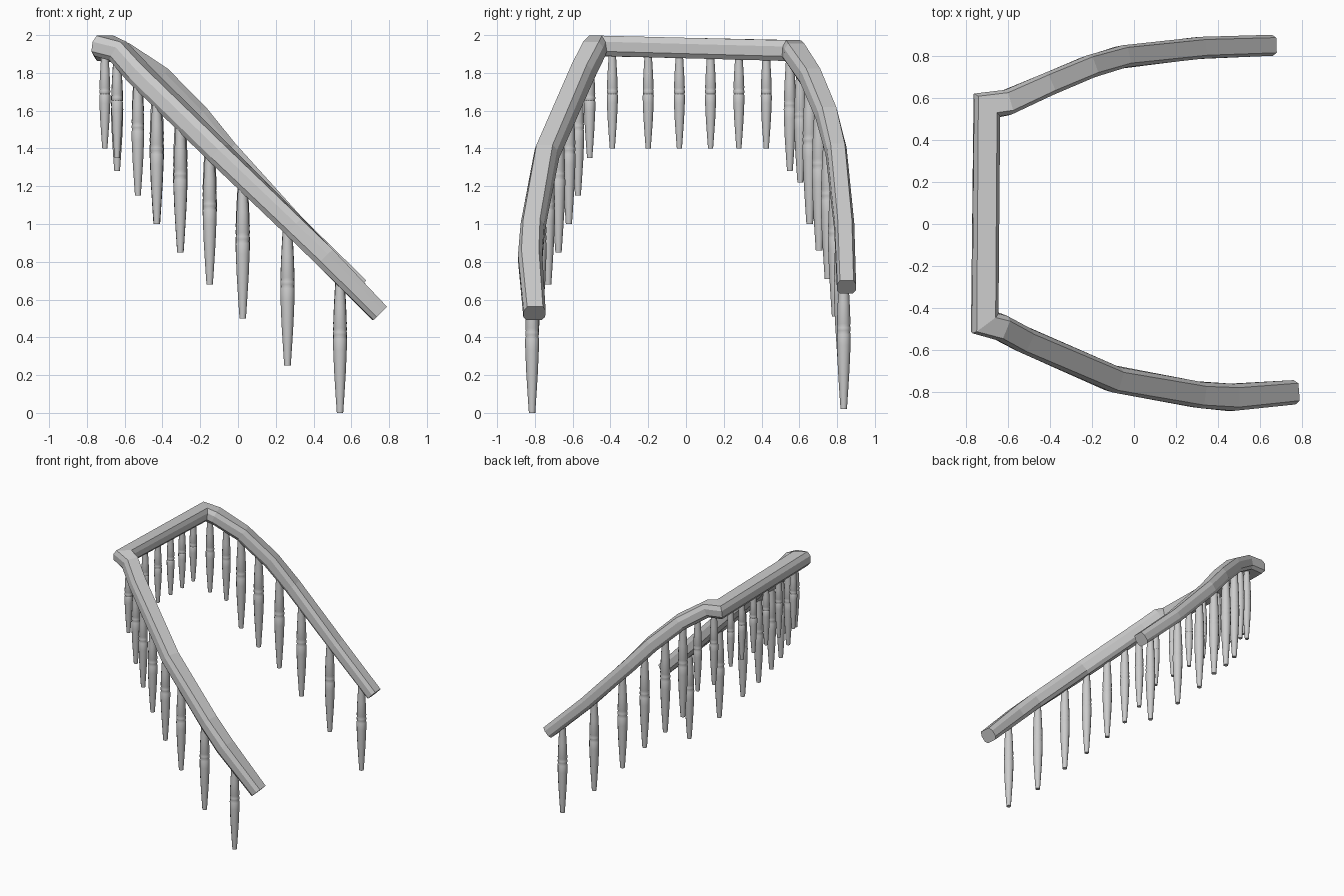
import bpy, bmesh, math
from mathutils import Vector

if "Cube" in bpy.data.objects:
    bpy.data.objects.remove(bpy.data.objects["Cube"])

# Handrail: path points (x, y, z, half width, half height)
PATH = [
    (.75, -.802, .527, .058, .05), (.46, -.825, .825, .064, .058),
    (.30, -.812, .985, .062, .058), (-.10, -.737, 1.375, .062, .06),
    (-.53, -.548, 1.80, .062, .06), (-.635, -.492, 1.915, .062, .058),
    (-.71, -.470, 1.943, .062, .055), (-.70, .565, 1.918, .062, .055),
    (-.605, .578, 1.905, .06, .055), (-.42, .66, 1.78, .056, .055),
    (-.22, .745, 1.58, .055, .055), (-.06, .795, 1.39, .053, .053),
    (.31, .838, .99, .052, .05), (.645, .85, .667, .05, .048),
]
SECTION = [(-1, .4), (-.72, 1), (.72, 1), (1, .4),
           (1, -.55), (.7, -1), (-.7, -1), (-1, -.55)]


def finish(bm, name):
    bmesh.ops.recalc_face_normals(bm, faces=bm.faces)
    me = bpy.data.meshes.new(name)
    bm.to_mesh(me)
    bm.free()
    ob = bpy.data.objects.new(name, me)
    bpy.context.collection.objects.link(ob)
    return ob


def bridge(bm, rings):
    for a, b in zip(rings, rings[1:]):
        n = len(a)
        for i in range(n):
            j = (i + 1) % n
            bm.faces.new((a[i], a[j], b[j], b[i]))
    bm.faces.new(rings[0])
    bm.faces.new(rings[-1])


def handrail():
    bm = bmesh.new()
    pts = [Vector(p[:3]) for p in PATH]
    rings = []
    for i, p in enumerate(pts):
        d0 = (p - pts[max(i - 1, 0)]) if i else pts[1] - p
        d1 = (pts[i + 1] - p) if i < len(pts) - 1 else d0
        d0, d1 = d0.normalized(), d1.normalized()
        s0 = Vector((d0.y, -d0.x, 0)).normalized()
        s1 = Vector((d1.y, -d1.x, 0)).normalized()
        side = (s0 + s1).normalized()
        up = side.cross((d0 + d1).normalized()).normalized()
        side = side / max(side.dot(s0), .5)      # mitre
        w, h = PATH[i][3:]
        rings.append([bm.verts.new(p + side * u * w + up * v * h)
                      for u, v in SECTION])
    bridge(bm, rings)
    return finish(bm, "handrail")


# Turned spindle profile: (height fraction, radius fraction)
TURN = [(0, .46), (.12, .62), (.3, .84), (.47, .98), (.55, 1), (.565, .9),
        (.58, .98), (.6, .98), (.615, .9), (.63, .98), (.78, .86), (1, .62)]


def spindle(name, x, y, z0, z1):
    bm = bmesh.new()
    length = z1 - z0
    r = .011 + .036 * length
    n = 12
    rings = [[bm.verts.new((x + r * k * math.cos(2 * math.pi * i / n),
                            y + r * k * math.sin(2 * math.pi * i / n),
                            z0 + t * length)) for i in range(n)]
             for t, k in TURN]
    bridge(bm, rings)
    ob = finish(bm, name)
    bpy.context.view_layer.objects.active = ob
    ob.select_set(True)
    bpy.ops.object.shade_smooth_by_angle(angle=math.radians(35))
    ob.select_set(False)


def rail_z(x, arm):
    # height of the rail centre above x on one arm
    for a, b in zip(arm, arm[1:]):
        if min(a[0], b[0]) <= x <= max(a[0], b[0]):
            return a[2] + (b[2] - a[2]) * (x - a[0]) / (b[0] - a[0])
    return arm[-1][2]


handrail()

# Sloping arm spindles: x, left y, left foot, right y, right foot
ARMS = [(-.64, -.51, 1.35, .55, 1.28), (-.53, -.572, 1.15, .605, 1.22),
        (-.43, -.62, 1.0, .655, 1.0), (-.305, -.675, .85, .705, .86),
        (-.15, -.73, .68, .752, .71), (.025, -.775, .50, .79, .51),
        (.262, -.808, .25, .82, .27), (.54, -.815, 0, .835, .02)]
for x, ya, za, yb, zb in ARMS:
    spindle("left_spindle", x, ya, za, rail_z(x, PATH[:7]) - .03)
    spindle("right_spindle", x, yb, zb, rail_z(x, PATH[7:]) - .03)

# Level landing spindles
for y in (-.39, -.20, -.035, .13, .28, .425):
    spindle("landing_spindle", -.705, y, 1.40, 1.91)
